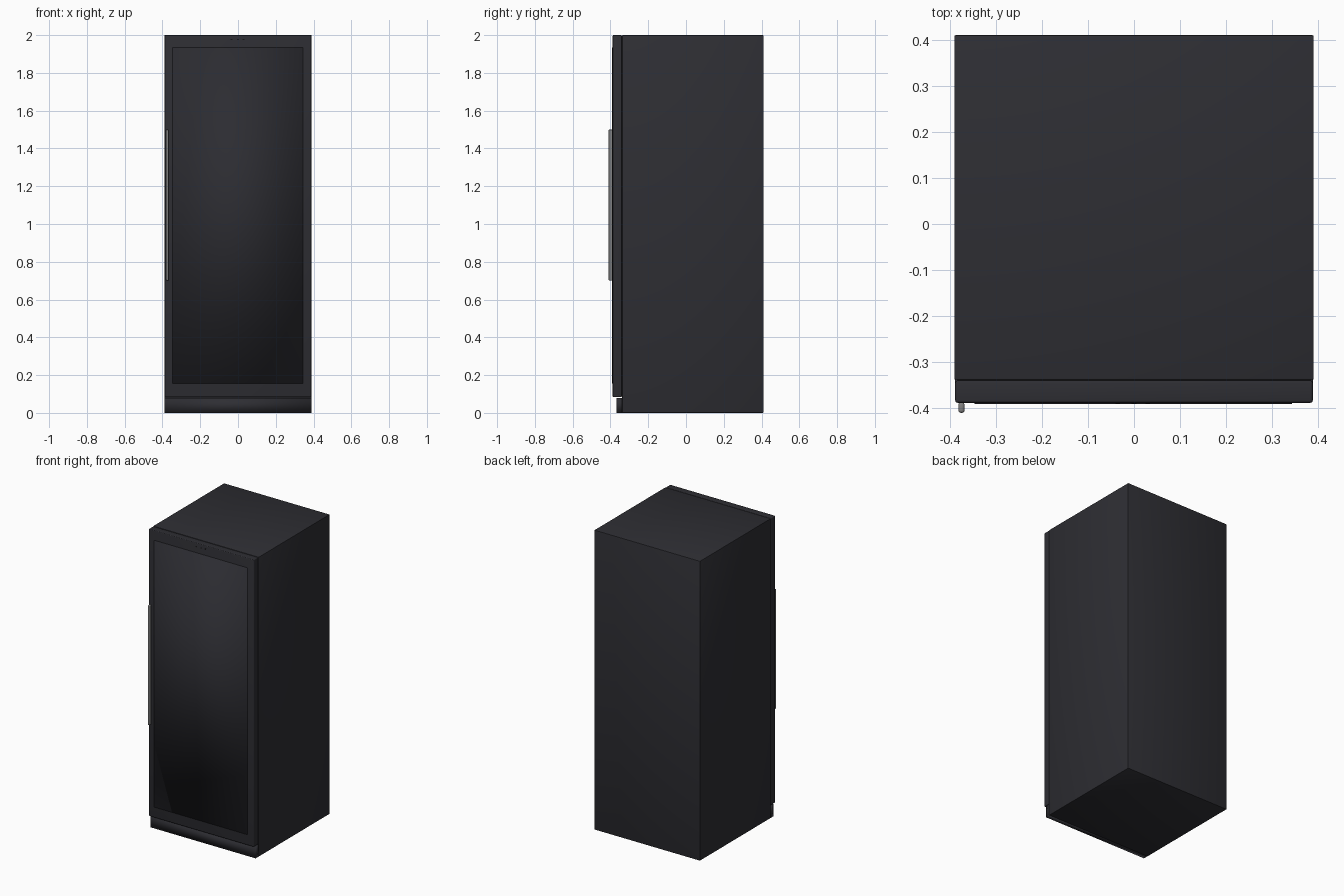
import bpy

cube = bpy.data.objects.get("Cube")
if cube:
    bpy.data.objects.remove(cube, do_unlink=True)


def material(name, color, roughness=0.5, metallic=0.0):
    mat = bpy.data.materials.new(name)
    mat.use_nodes = True
    mat.diffuse_color = (*color, 1)
    shader = mat.node_tree.nodes["Principled BSDF"]
    shader.inputs["Base Color"].default_value = (*color, 1)
    shader.inputs["Roughness"].default_value = roughness
    shader.inputs["Metallic"].default_value = metallic
    return mat


charcoal = material("charcoal", (0.027, 0.027, 0.033))
dark_glass = material("dark glass", (0.025, 0.025, 0.031), 0.3)
steel = material("brushed steel", (0.22, 0.22, 0.22), 0.4)
black = material("black", (0.008, 0.008, 0.009))


def box(name, low, high, mat, bevel=0.0, segments=2, soft=False):
    """Box between two corners, with optional rounded edges."""
    centre = [(a + b) / 2 for a, b in zip(low, high)]
    bpy.ops.mesh.primitive_cube_add(size=1, location=centre)
    ob = bpy.context.object
    ob.name = name
    ob.scale = [b - a for a, b in zip(low, high)]
    bpy.ops.object.transform_apply(location=False, rotation=False, scale=True)
    ob.data.materials.append(mat)
    if bevel:
        mod = ob.modifiers.new("rounded edges", "BEVEL")
        mod.width = bevel
        mod.segments = segments
        bpy.ops.object.modifier_apply(modifier=mod.name)
    if soft:
        bpy.ops.object.shade_smooth()
    else:
        bpy.ops.object.shade_smooth_by_angle()
    return ob


# Cabinet and recessed plinth
box("cabinet", (-0.39, -0.338, 0), (0.39, 0.41, 2), charcoal, 0.003)
box("plinth", (-0.388, -0.368, 0), (0.388, -0.335, 0.08), charcoal, soft=True)

# Door with a dark gasket behind it and a glass panel on its face
box("door_gasket", (-0.383, -0.342, 0.09), (0.383, -0.336, 1.995), black)
box("door", (-0.388, -0.388, 0.083), (0.388, -0.34, 2), charcoal, 0.005, 3)
box("glass_panel", (-0.346, -0.391, 0.155), (0.343, -0.384, 1.935),
    dark_glass, soft=True)

# Slim vertical handle
box("handle", (-0.381, -0.41, 0.7), (-0.368, -0.387, 1.5), steel, 0.0055, 4)

# Small touch controls above the glass
for i, x in enumerate((-0.035, 0, 0.03)):
    box(f"touch_control_{i + 1}", (x - 0.005, -0.3895, 1.973),
        (x + 0.005, -0.387, 1.98), black)
